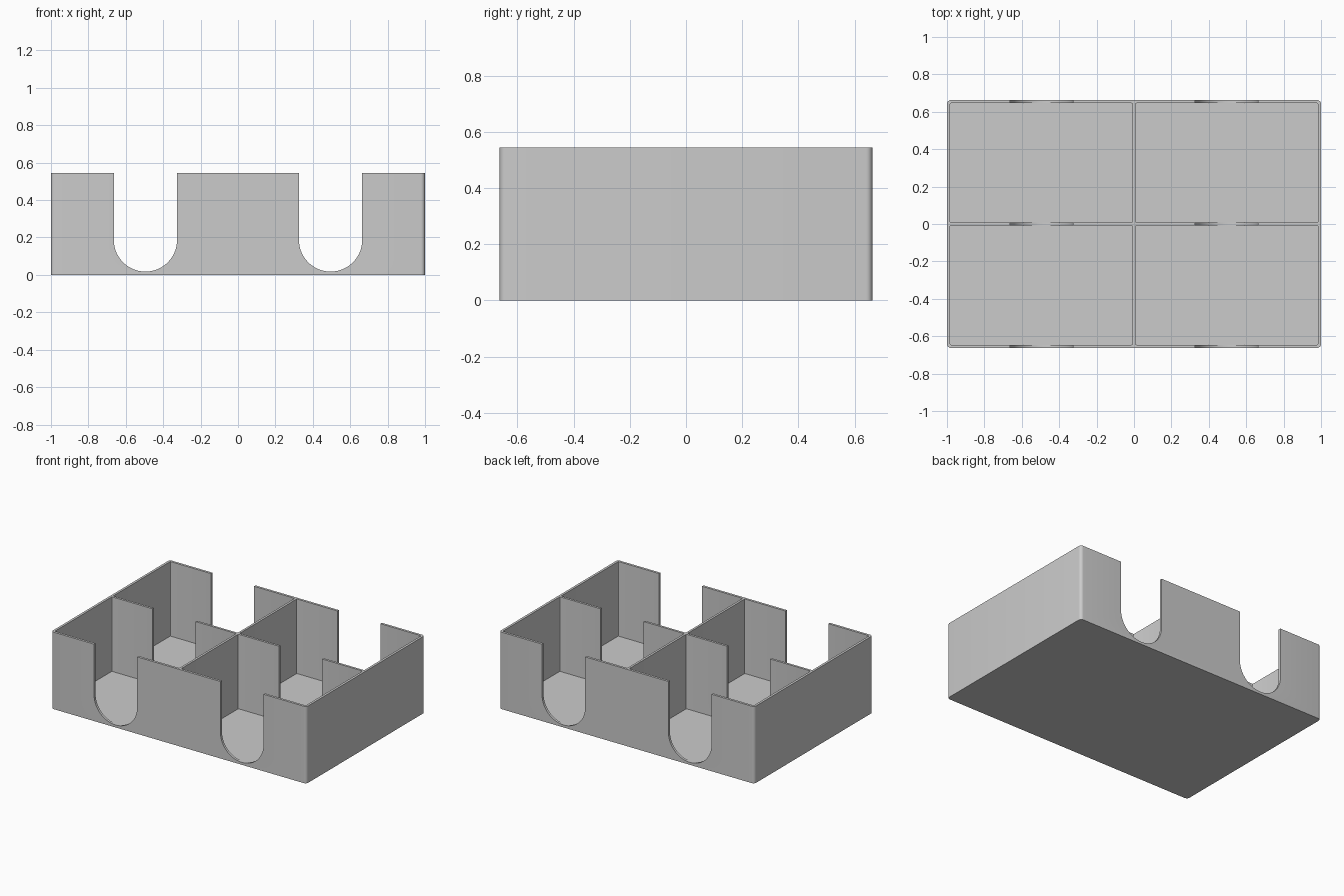
import bpy, bmesh, math

if "Cube" in bpy.data.objects:
    bpy.data.objects.remove(bpy.data.objects["Cube"])

W, D, H = 1.0, 0.663, 0.545      # half width, half depth, height
WALL, FLOOR = 0.017, 0.017       # wall and floor thickness
DIV = 0.008                      # half thickness of the dividers
NOTCH_X, NOTCH_R = 0.495, 0.169  # finger notch centre and radius

grey = bpy.data.materials.new("light grey plastic")
grey.diffuse_color = (0.6, 0.6, 0.6, 1)
grey.use_nodes = True
grey.node_tree.nodes["Principled BSDF"].inputs["Base Color"].default_value = grey.diffuse_color


def prism(name, points, offset):
    """Extrude a closed 3D outline along an offset vector."""
    bm = bmesh.new()
    face = bm.faces.new([bm.verts.new(p) for p in points])
    ext = bmesh.ops.extrude_face_region(bm, geom=[face])
    moved = [v for v in ext["geom"] if isinstance(v, bmesh.types.BMVert)]
    bmesh.ops.translate(bm, verts=moved, vec=offset)
    bmesh.ops.recalc_face_normals(bm, faces=bm.faces[:])
    mesh = bpy.data.meshes.new(name)
    bm.to_mesh(mesh)
    bm.free()
    mesh.materials.append(grey)
    ob = bpy.data.objects.new(name, mesh)
    bpy.context.collection.objects.link(ob)
    return ob


def rounded_rect(x0, x1, y0, y1, r, z, n=6):
    pts = []
    corners = [(x1 - r, y1 - r), (x0 + r, y1 - r), (x0 + r, y0 + r), (x1 - r, y0 + r)]
    for q, (cx, cy) in enumerate(corners):
        for i in range(n + 1):
            a = math.pi / 2 * (q + i / n)
            pts.append((cx + r * math.cos(a), cy + r * math.sin(a), z))
    return pts


# Solid body with rounded vertical corners
tray = prism("divided_tray", rounded_rect(-W, W, -D, D, 0.022, 0), (0, 0, H))
cutters = []

# Four compartments
for sx in (-1, 1):
    for sy in (-1, 1):
        xs = sorted((sx * DIV, sx * (W - WALL)))
        ys = sorted((sy * DIV, sy * (D - WALL)))
        cutters.append(prism("compartment_cutter",
                             rounded_rect(*xs, *ys, 0.006, FLOOR, 3), (0, 0, H)))

# Round-bottomed notches through the front, middle and back walls
for sx in (-1, 1):
    cx, cz = sx * NOTCH_X, FLOOR + 0.0005 + NOTCH_R
    pts = [(cx + NOTCH_R, -1, H + 0.2), (cx - NOTCH_R, -1, H + 0.2)]
    for i in range(49):
        a = math.pi * (1 + i / 48)
        pts.append((cx + NOTCH_R * math.cos(a), -1, cz + NOTCH_R * math.sin(a)))
    cutters.append(prism("notch_cutter", pts, (0, 2, 0)))

# Apply the cuts, then remove the cutters
bpy.context.view_layer.objects.active = tray
tray.select_set(True)
for c in cutters:
    c.hide_render = True
    mod = tray.modifiers.new("cut", 'BOOLEAN')
    mod.operation = 'DIFFERENCE'
    mod.solver = 'EXACT'
    mod.object = c
    bpy.ops.object.modifier_apply(modifier=mod.name)
for c in cutters:
    bpy.data.objects.remove(c)

bpy.ops.object.shade_smooth_by_angle(angle=math.radians(30))
